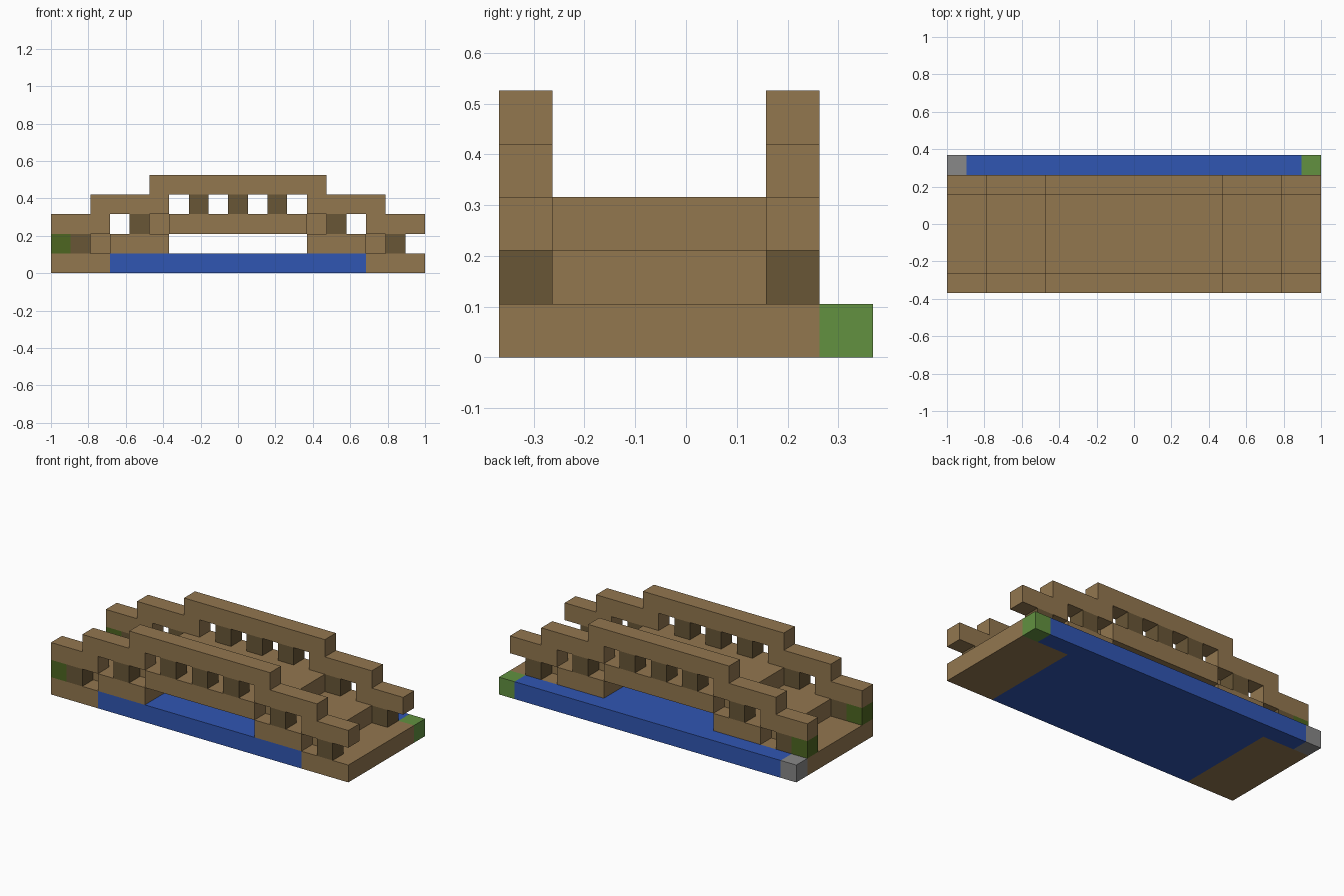
import bpy
import bmesh

cube = bpy.data.objects.get("Cube")
if cube:
    bpy.data.objects.remove(cube, do_unlink=True)

NX, NY = 19, 7          # footprint in blocks
U = 2 / NX              # block size


def material(name, rgb):
    m = bpy.data.materials.new(name)
    m.use_nodes = True
    m.diffuse_color = (*rgb, 1)
    m.node_tree.nodes["Principled BSDF"].inputs["Base Color"].default_value = (*rgb, 1)
    return m


WOOD = material("wood brown", (0.29, 0.184, 0.078))
DARK = material("dark wood", (0.14, 0.093, 0.037))
WATER = material("water blue", (0.03, 0.093, 0.448))
GRASS = material("grass green", (0.122, 0.284, 0.051))
MOSS = material("moss green", (0.075, 0.133, 0.015))
STONE = material("stone grey", (0.246, 0.246, 0.246))


def block(name, mat, xs, ys, level):
    """Box covering inclusive block ranges in x and y on one level."""
    lo = (xs[0] * U - NX * U / 2, ys[0] * U - NY * U / 2, level * U)
    size = ((xs[1] - xs[0] + 1) * U, (ys[1] - ys[0] + 1) * U, U)
    bm = bmesh.new()
    bmesh.ops.create_cube(bm, size=1)
    for v in bm.verts:
        v.co = [lo[i] + (v.co[i] + 0.5) * size[i] for i in range(3)]
    mesh = bpy.data.meshes.new(name)
    bm.to_mesh(mesh)
    bm.free()
    mesh.materials.append(mat)
    ob = bpy.data.objects.new(name, mesh)
    bpy.context.collection.objects.link(ob)


def both_ends(name, mat, xs, ys, level):
    """The same box at the right end and mirrored at the left end."""
    block("right_" + name, mat, xs, ys, level)
    block("left_" + name, mat, (NX - 1 - xs[1], NX - 1 - xs[0]), ys, level)


# River bed and banks
block("river", WATER, (3, 15), (0, 5), 0)
block("river_back_edge", WATER, (1, 17), (6, 6), 0)
both_ends("bank", WOOD, (0, 2), (0, 5), 0)
block("stone_corner", STONE, (0, 0), (6, 6), 0)
block("grass_corner", GRASS, (18, 18), (6, 6), 0)

# Stepped deck
both_ends("deck_step", WOOD, (2, 5), (1, 4), 1)
block("deck_middle", WOOD, (5, 13), (1, 4), 2)

# Side beams, posts and stepped handrails on both sides
for side, row in (("front", 0), ("back", 5)):
    ys = (row, row)
    both_ends(side + "_lower_beam", WOOD, (3, 5), ys, 1)
    block(side + "_middle_beam", WOOD, (6, 12), ys, 2)
    both_ends(side + "_outer_post", DARK, (1, 1), ys, 1)
    both_ends(side + "_inner_post", DARK, (4, 4), ys, 2)
    for i, x in enumerate((7, 9, 11)):
        block(f"{side}_middle_post_{i + 1}", DARK, (x, x), ys, 3)
    both_ends(side + "_low_rail", WOOD, (0, 2), ys, 2)
    both_ends(side + "_mid_rail", WOOD, (2, 5), ys, 3)
    block(side + "_top_rail", WOOD, (5, 13), ys, 4)
    block(side + "_mossy_post", MOSS, (0, 0), ys, 1)
